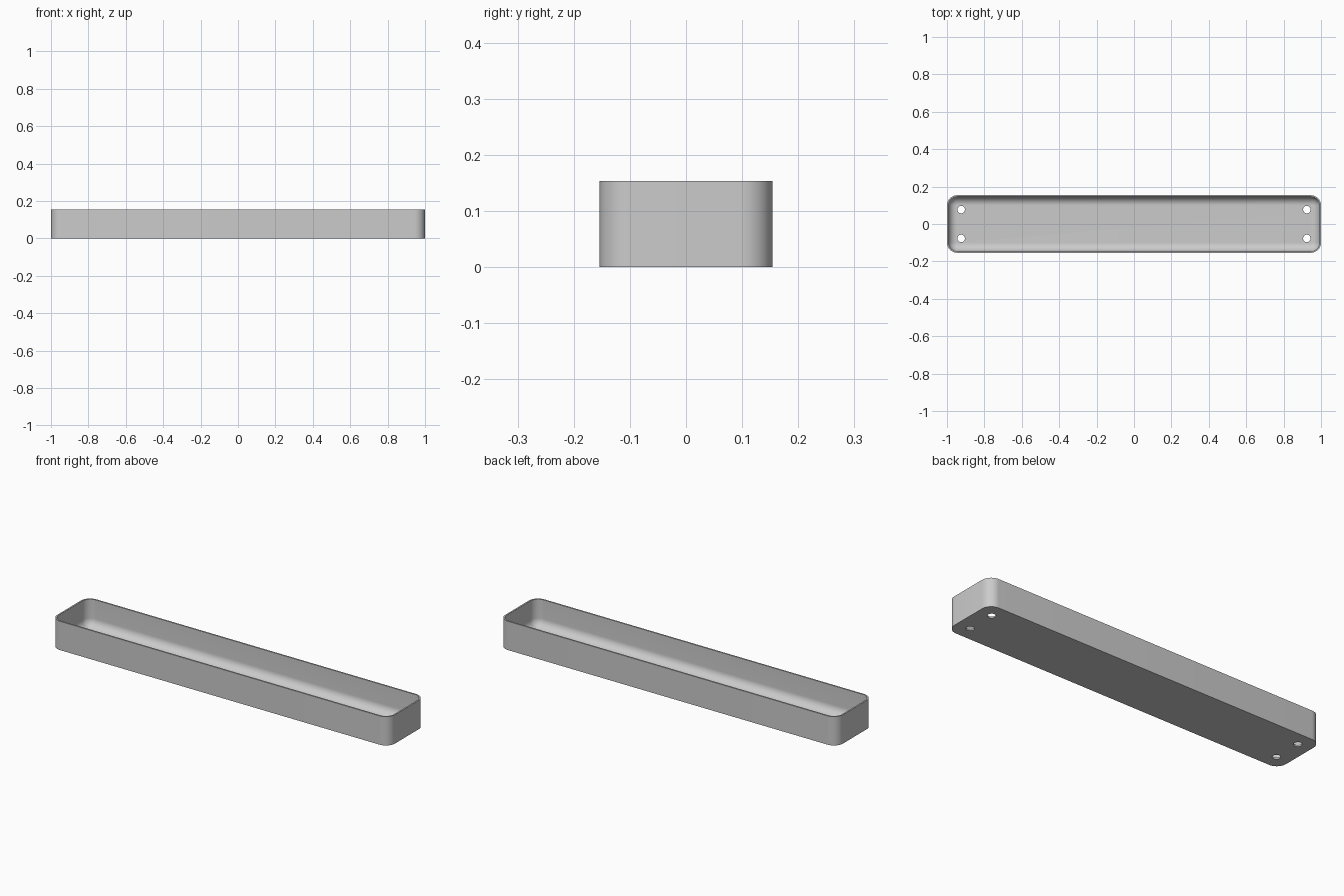
import bpy, bmesh
from math import sin, cos, pi

cube = bpy.data.objects.get("Cube")
if cube:
    bpy.data.objects.remove(cube, do_unlink=True)

HALF_X, HALF_Y, HEIGHT = 1.0, 0.154, 0.154
CORNER, WALL, FLOOR, FILLET = 0.055, 0.008, 0.008, 0.045
HOLE_X, HOLE_Y, HOLE_R = 0.924, 0.077, 0.02
CORNER_STEPS, FILLET_STEPS = 12, 12

grey = bpy.data.materials.new("grey plastic")
grey.use_nodes = True
colour = (0.6, 0.6, 0.6, 1)
grey.diffuse_color = colour
grey.node_tree.nodes["Principled BSDF"].inputs["Base Color"].default_value = colour


def rounded_ring(bm, inset, z):
    """Rounded rectangle of vertices, offset inward from the outer outline."""
    cx, cy, r = HALF_X - CORNER, HALF_Y - CORNER, CORNER - inset
    ring = []
    for q, (sx, sy) in enumerate([(1, 1), (-1, 1), (-1, -1), (1, -1)]):
        for i in range(CORNER_STEPS + 1):
            a = (q + i / CORNER_STEPS) * pi / 2
            ring.append(bm.verts.new((sx * cx + r * cos(a), sy * cy + r * sin(a), z)))
    return ring


# Section through the wall: outside, rim, inside, then the floor fillet
section = [(0, 0), (0, HEIGHT), (WALL, HEIGHT)]
for i in range(FILLET_STEPS + 1):
    a = i / FILLET_STEPS * pi / 2
    section.append((WALL + FILLET * (1 - cos(a)), FLOOR + FILLET * (1 - sin(a))))

# Tray shell
bm = bmesh.new()
rings = [rounded_ring(bm, inset, z) for inset, z in section]
for low, high in zip(rings, rings[1:]):
    for i in range(len(low)):
        j = (i + 1) % len(low)
        bm.faces.new((low[i], low[j], high[j], high[i]))
bm.faces.new(rings[0][::-1])
bm.faces.new(rings[-1])
bmesh.ops.recalc_face_normals(bm, faces=bm.faces)
mesh = bpy.data.meshes.new("tray")
bm.to_mesh(mesh)
bm.free()
mesh.materials.append(grey)
tray = bpy.data.objects.new("tray", mesh)
bpy.context.collection.objects.link(tray)

# Four screw holes through the floor
cutters = []
for x in (-HOLE_X, HOLE_X):
    for y in (-HOLE_Y, HOLE_Y):
        bpy.ops.mesh.primitive_cylinder_add(vertices=32, radius=HOLE_R, depth=0.06, location=(x, y, 0))
        cutter = bpy.context.object
        cutter.name = "hole_cutter"
        cutter.hide_render = True
        cutter.data.materials.append(grey)
        cut = tray.modifiers.new("screw hole", "BOOLEAN")
        cut.operation, cut.solver, cut.object = "DIFFERENCE", "EXACT", cutter
        cutters.append(cutter)

bpy.ops.object.select_all(action="DESELECT")
tray.select_set(True)
bpy.context.view_layer.objects.active = tray
for name in [m.name for m in tray.modifiers]:
    bpy.ops.object.modifier_apply(modifier=name)
for cutter in cutters:
    bpy.data.objects.remove(cutter, do_unlink=True)

# Smooth curves, crisp rim and hole edges
bpy.ops.object.shade_smooth_by_angle(angle=pi / 6)
